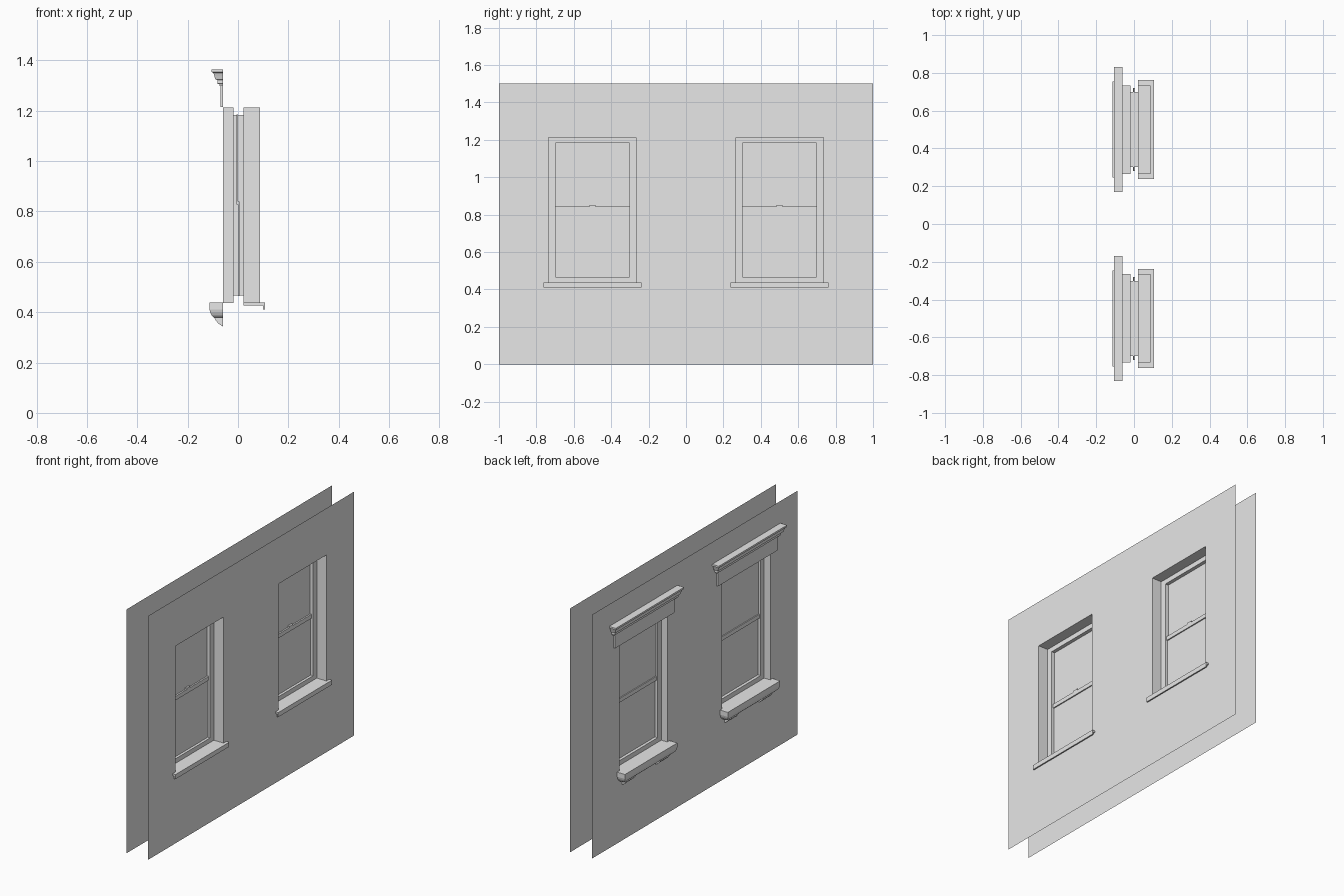
import bpy
import bmesh

if "Cube" in bpy.data.objects:
    bpy.data.objects.remove(bpy.data.objects["Cube"])

grey = bpy.data.materials.new("plain_grey")
grey.use_nodes = True
grey.diffuse_color = (0.8, 0.8, 0.8, 1)
grey.node_tree.nodes["Principled BSDF"].inputs["Base Color"].default_value = (0.8, 0.8, 0.8, 1)

INNER, OUTER = 0.088, -0.06         # x of the two wall skins
SILL_Z, HEAD_Z, HALF = 0.437, 1.213, 0.234


def finish(name, bm, fix=True):
    if fix:
        bmesh.ops.recalc_face_normals(bm, faces=bm.faces)
    mesh = bpy.data.meshes.new(name)
    bm.to_mesh(mesh)
    bm.free()
    mesh.materials.append(grey)
    obj = bpy.data.objects.new(name, mesh)
    bpy.context.collection.objects.link(obj)
    return obj


def loft(name, loops, caps=True):
    """Bridge a series of closed loops into a skin."""
    bm = bmesh.new()
    rings = [[bm.verts.new(p) for p in loop] for loop in loops]
    for a, b in zip(rings, rings[1:]):
        n = len(a)
        for i in range(n):
            j = (i + 1) % n
            bm.faces.new((a[i], a[j], b[j], b[i]))
    if caps:
        bm.faces.new(rings[0])
        bm.faces.new(rings[-1])
    return finish(name, bm)


def upright(x, cy, half, z0, z1):
    """Rectangle standing at a fixed x."""
    return [(x, cy - half, z0), (x, cy + half, z0), (x, cy + half, z1), (x, cy - half, z1)]


def box(name, x0, x1, cy, half, z0, z1):
    return loft(name, [upright(x0, cy, half, z0, z1), upright(x1, cy, half, z0, z1)])


def moulding(name, cy, base, profile):
    """Moulding with mitred returns; profile is (projection, height)."""
    loops = []
    for d, z in profile:
        h = base + d
        x = OUTER - d
        loops.append([(OUTER, cy - h, z), (OUTER, cy + h, z), (x, cy + h, z), (x, cy - h, z)])
    return loft(name, loops)


def wall(name, x, flip):
    """Thin sheet with two window openings."""
    bm = bmesh.new()
    ys = [-1, -0.5 - HALF, -0.5 + HALF, 0.5 - HALF, 0.5 + HALF, 1]
    zs = [0, SILL_Z, HEAD_Z, 1.5]
    grid = [[bm.verts.new((x, y, z)) for z in zs] for y in ys]
    for i in range(len(ys) - 1):
        for k in range(len(zs) - 1):
            if k == 1 and i in (1, 3):
                continue
            face = [grid[i][k], grid[i + 1][k], grid[i + 1][k + 1], grid[i][k + 1]]
            bm.faces.new(face[::-1] if flip else face)
    return finish(name, bm, False)


wall("inner_wall", INNER, False)
wall("outer_wall", OUTER, True)

for side, cy in (("right", -0.5), ("left", 0.5)):
    # Stepped lining from the inner wall through to the outer wall
    big = (HALF, SILL_Z, HEAD_Z)
    small = (0.198, 0.466, 1.183)
    steps = [(INNER, big), (0.022, big), (0.022, small),
             (-0.018, small), (-0.018, big), (OUTER, big)]
    lining = loft(side + "_window_lining", [upright(x, cy, *r) for x, r in steps], caps=False)
    lining.data.flip_normals()
    # Make the lining face into the opening
    if lining.data.polygons[0].normal.z < 0:
        lining.data.flip_normals()

    # Sliding sashes with overlapping meeting rails and a catch
    box(side + "_upper_sash", -0.006, 0, cy, 0.22, 0.828, 1.185)
    box(side + "_lower_sash", 0, 0.006, cy, 0.22, 0.464, 0.84)
    box(side + "_outer_meeting_rail", -0.012, -0.005, cy, 0.197, 0.818, 0.843)
    box(side + "_inner_meeting_rail", 0.005, 0.013, cy, 0.197, 0.818, 0.843)
    box(side + "_sash_catch", 0.002, 0.013, cy, 0.016, 0.843, 0.851)

    # Inner window board with a dropped nosing
    box(side + "_window_board", 0.022, 0.1, cy, 0.262, 0.427, 0.438)
    box(side + "_board_nosing", 0.099, 0.107, cy, 0.262, 0.41, 0.438)

    # Outer sill on two curved brackets
    moulding(side + "_outer_sill", cy, 0.2015,
             [(0, 0.438), (0.053, 0.438), (0.053, 0.41), (0.05, 0.398),
              (0.044, 0.386), (0.034, 0.377), (0, 0.377)])
    curve = [(0, 0.378), (0.034, 0.378), (0.028, 0.366), (0.016, 0.353), (0, 0.343)]
    for s, tag in ((-1, "a"), (1, "b")):
        mid = cy + s * 0.165
        loft(f"{side}_sill_bracket_{tag}",
             [[(OUTER - d, mid + w, z) for d, z in curve] for w in (-0.045, 0.045)])

    # Cornice above the opening: frieze board, fillets and crown
    moulding(side + "_frieze", cy, 0.278, [(0, 1.215), (0.01, 1.215), (0.01, 1.3), (0, 1.3)])
    moulding(side + "_cornice", cy, 0.2865,
             [(0, 1.298), (0.014, 1.298), (0.014, 1.305), (0.022, 1.307), (0.022, 1.322),
              (0.03, 1.324), (0.034, 1.338), (0.038, 1.35), (0.045, 1.353),
              (0.045, 1.364), (0, 1.364)])
